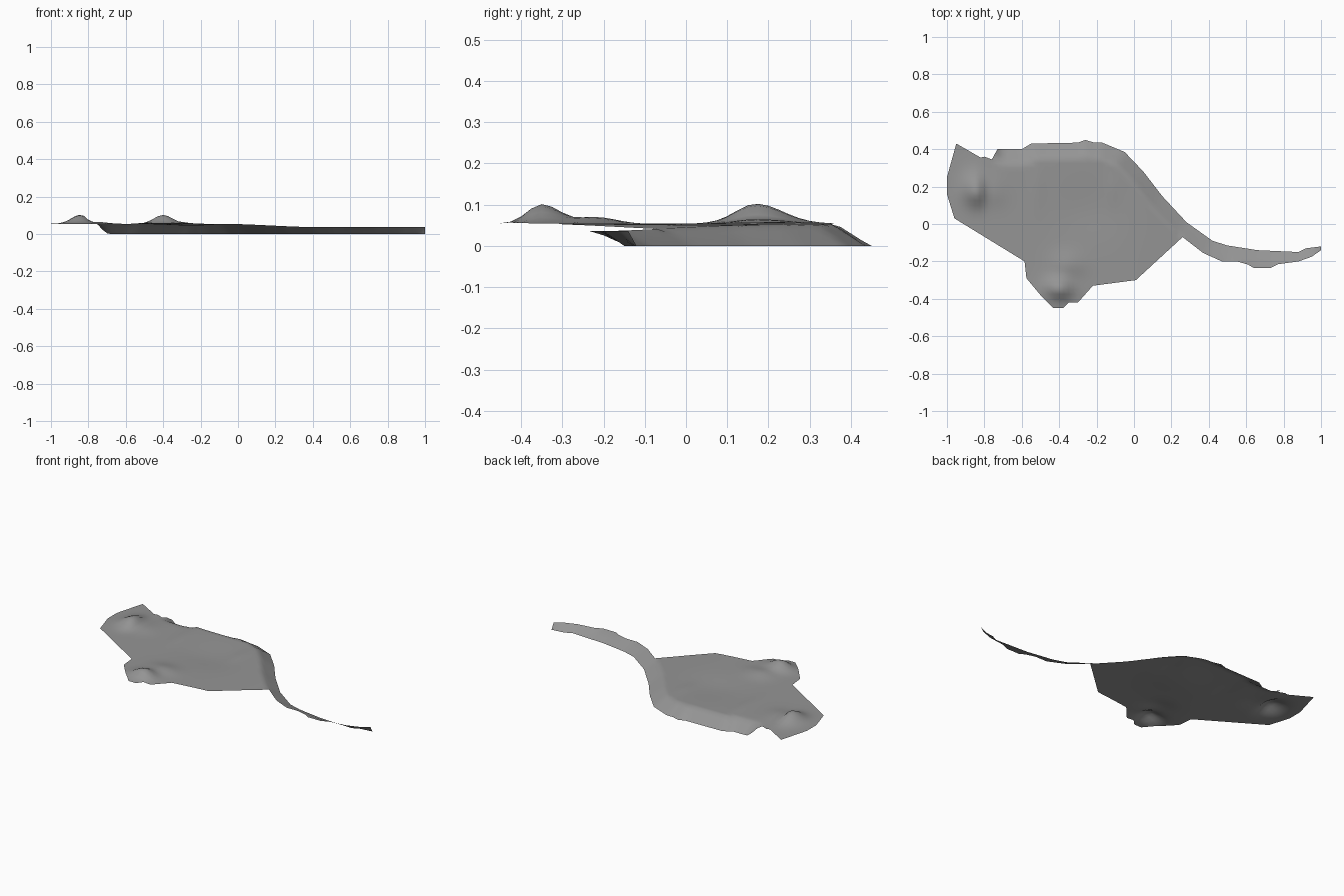
import bpy, bmesh, math
from mathutils import Vector
from mathutils.geometry import delaunay_2d_cdt, intersect_point_line

if "Cube" in bpy.data.objects:
    bpy.data.objects.remove(bpy.data.objects["Cube"])

stone = bpy.data.materials.new("stone_grey")
stone.use_nodes = True
grey = (0.3, 0.3, 0.3, 1)
stone.diffuse_color = grey
stone.node_tree.nodes["Principled BSDF"].inputs["Base Color"].default_value = grey

# Outline in three runs: low shore, tail's inner edge, inland border
shore = [(-.73, .40), (-.6, .40), (-.55, .43), (-.3, .435), (-.26, .45), (-.22, .437),
         (-.17, .435), (-.05, .385), (.05, .28), (.15, .15), (.28, .01), (.42, -.09),
         (.5, -.115), (.66, -.14), (.88, -.15), (.92, -.13), (1, -.12)]
tail_edge = [(1, -.14), (.95, -.175), (.88, -.2), (.77, -.215), (.73, -.235), (.64, -.235),
             (.61, -.217), (.55, -.2), (.47, -.2), (.37, -.155), (.26, -.07)]
border = [(.01, -.30), (-.22, -.33), (-.3, -.42), (-.35, -.42), (-.38, -.45), (-.43, -.45),
          (-.5, -.38), (-.575, -.29), (-.585, -.2), (-.96, .03), (-1, .16), (-1, .25),
          (-.95, .43), (-.82, .355), (-.8, .36), (-.76, .345)]


def distance(p, path):
    """Shortest distance from a point to a polyline."""
    best = 9
    for a, b in zip(path, path[1:]):
        a, b = Vector(a), Vector(b)
        q, t = intersect_point_line(p, a, b)
        q = a.lerp(b, min(1, max(0, t)))
        best = min(best, (p - q.to_2d()).length)
    return best


def step(a, b, v):
    t = min(1, max(0, (v - a) / (b - a)))
    return t * t * (3 - 2 * t)


def bump(p, x, y, west, east, south, north):
    """Rounded hill with a separate reach on each side."""
    dx, dy = p.x - x, p.y - y
    dx /= east if dx > 0 else west
    dy /= north if dy > 0 else south
    return math.exp(-(dx * dx + dy * dy) * 2)


def height(p):
    # Plateau that falls toward the tail
    z = .054 - .018 * step(-.1, .45, p.x)
    z -= .009 * bump(p, -.25, .08, .25, .25, .2, .25)
    z += .004 * bump(p, -.52, .2, .05, .05, .2, .2)
    z += .004 * bump(p, -.12, .18, .04, .05, .12, .12)
    # Two hills and their low foothills
    z += .049 * bump(p, -.84, .17, .1, .06, .1, .13)
    z += .010 * bump(p, -.75, .17, .05, .1, .1, .15)
    z += .047 * bump(p, -.4, -.35, .1, .1, .07, .09)
    z += .016 * bump(p, -.36, -.22, .12, .13, .08, .1)
    # Bank dropping to the shore
    d = distance(p, shore)
    width = min(.08, d + distance(p, tail_edge))
    bank = min(1, d / max(width, .001))
    west_end = 1 - step(-.77, -.69, p.x)
    return z * (bank + (1 - bank) * west_end)


def subdivide(path, size=.03):
    out = []
    for a, b in zip(path, path[1:] + path[:1]):
        a, b = Vector(a), Vector(b)
        n = max(1, round((b - a).length / size))
        out += [a.lerp(b, i / n) for i in range(n)]
    return out


# Single sheet of land, filled inside the outline
rim = subdivide(shore + tail_edge + border)
count = len(rim)
cell = .025
grid = [Vector((-1 + i * cell, -.45 + j * cell))
        for i in range(81) for j in range(37)]
loop = rim + rim[:1]
grid = [p for p in grid if distance(p, loop) > .012]
points, _, faces, *_ = delaunay_2d_cdt(rim + grid, [], [list(range(count))], 1, 1e-5)

bm = bmesh.new()
verts = [bm.verts.new((p.x, p.y, height(p))) for p in points]
for f in faces:
    bm.faces.new([verts[i] for i in f])
bmesh.ops.delete(bm, geom=[v for v in bm.verts if not v.link_faces], context='VERTS')
bm.normal_update()
for f in bm.faces:
    if f.normal.z < 0:
        f.normal_flip()
mesh = bpy.data.meshes.new("land_sheet")
bm.to_mesh(mesh)
bm.free()
mesh.materials.append(stone)
land = bpy.data.objects.new("land_sheet", mesh)
bpy.context.collection.objects.link(land)
bpy.context.view_layer.objects.active = land
land.select_set(True)
bpy.ops.object.shade_smooth_by_angle(angle=math.radians(40))
